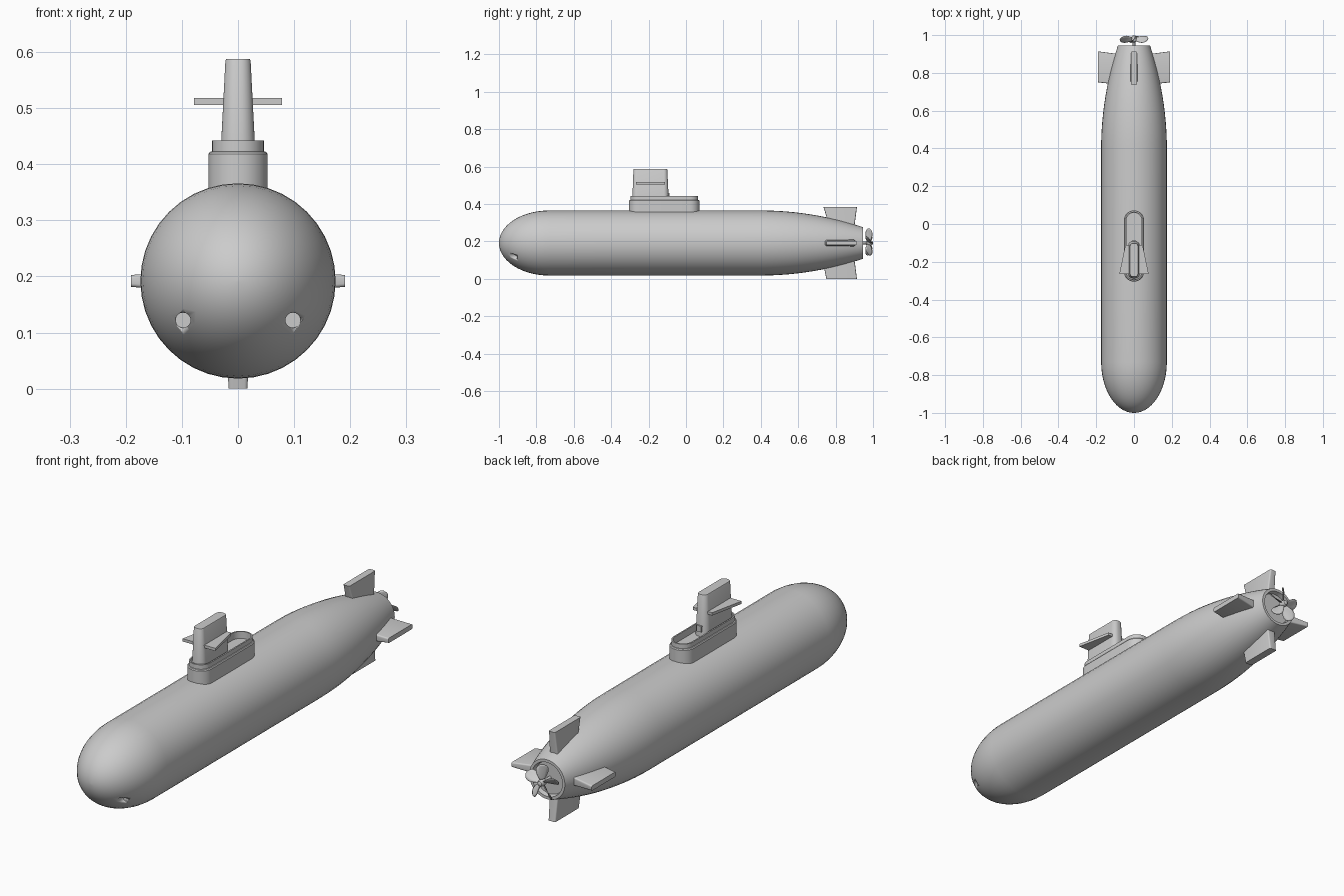
import bpy, bmesh, math
from mathutils import Matrix, Vector

if "Cube" in bpy.data.objects:
    bpy.data.objects.remove(bpy.data.objects["Cube"])

ZC = 0.192   # height of the hull axis


def finish(name, bm, angle=35, smooth=True):
    bmesh.ops.recalc_face_normals(bm, faces=bm.faces)
    me = bpy.data.meshes.new(name)
    bm.to_mesh(me)
    bm.free()
    ob = bpy.data.objects.new(name, me)
    bpy.context.collection.objects.link(ob)
    bpy.ops.object.select_all(action='DESELECT')
    ob.select_set(True)
    bpy.context.view_layer.objects.active = ob
    if smooth:
        bpy.ops.object.shade_smooth_by_angle(angle=math.radians(angle))
    return ob


def loft(bm, rings):
    rings = [[bm.verts.new(p) for p in ring] for ring in rings]
    for a, b in zip(rings, rings[1:]):
        n = len(a)
        for i in range(n):
            bm.faces.new((a[i], a[(i + 1) % n], b[(i + 1) % n], b[i]))
    bm.faces.new(rings[0])
    bm.faces.new(rings[-1])


def revolve(name, profile, segs):
    """Closed body turned about the hull axis, profile = (y, radius)."""
    bm = bmesh.new()
    loft(bm, [[(r * math.cos(2 * math.pi * i / segs), y,
                ZC + r * math.sin(2 * math.pi * i / segs)) for i in range(segs)]
              for y, r in profile])
    return finish(name, bm)


def rounded_body(name, sections, matrix=Matrix(), steps=8):
    """Stack of rounded rectangles, section = (z, y0, y1, half width, corner radius)."""
    bm = bmesh.new()
    rings = []
    for z, y0, y1, w, r in sections:
        ring = []
        corners = [(w - r, y1 - r), (r - w, y1 - r), (r - w, y0 + r), (w - r, y0 + r)]
        for q, (cx, cy) in enumerate(corners):
            for k in range(steps + 1):
                a = (q + k / steps) * math.pi / 2
                ring.append(matrix @ Vector((cx + r * math.cos(a), cy + r * math.sin(a), z)))
        rings.append(ring)
    loft(bm, rings)
    return finish(name, bm)


# Hull: elliptical nose, straight middle, tapering tail with a recessed stern
R = 0.174
profile = []
for i in range(1, 15):
    a = i / 14 * math.pi / 2
    profile.append((-0.73 - 0.27 * math.cos(a), R * math.sin(a)))
profile.insert(0, (-1.0, 0.002))
profile += [(-0.3, R), (0.05, R)]
for i in range(13):
    t = i / 12
    profile.append((0.4 + 0.545 * t, R - 0.089 * t ** 2))
profile += [(0.945, 0.073), (0.925, 0.069), (0.925, 0.004)]
hull = revolve("hull", profile, 40)

# Torpedo tube openings cut into the nose
for side in (-1, 1):
    bm = bmesh.new()
    bmesh.ops.create_cone(bm, cap_ends=True, segments=20, radius1=0.0135, radius2=0.0135, depth=0.12,
                          matrix=Matrix.Translation((side * 0.098, -0.962, 0.122))
                          @ Matrix.Rotation(math.pi / 2, 4, 'X'))
    cutter = finish("tube_cutter", bm)
    cutter.hide_render = True
    cutter.hide_set(True)
    mod = hull.modifiers.new("tube", 'BOOLEAN')
    mod.operation = 'DIFFERENCE'
    mod.solver = 'EXACT'
    mod.object = cutter

# Sail base with stepped lip and sunken deck
rounded_body("sail_base", [
    (0.340, -0.305, 0.072, 0.053, 0.052),
    (0.418, -0.305, 0.072, 0.053, 0.052),
    (0.422, -0.302, 0.069, 0.050, 0.049),
    (0.423, -0.298, 0.065, 0.046, 0.045),
    (0.442, -0.298, 0.065, 0.046, 0.045),
    (0.442, -0.292, 0.059, 0.040, 0.039),
    (0.412, -0.292, 0.059, 0.040, 0.039)])

# Tapered tower
rounded_body("sail_tower", [
    (0.400, -0.288, -0.091, 0.032, 0.028),
    (0.584, -0.281, -0.100, 0.0225, 0.019),
    (0.588, -0.279, -0.102, 0.0205, 0.017)])

# Small hatch on the rear of the tower
bm = bmesh.new()
bmesh.ops.create_cube(bm, size=1, matrix=Matrix.Translation((0, -0.094, 0.446))
                      @ Matrix.Diagonal((0.022, 0.012, 0.026, 1)))
finish("tower_hatch", bm, smooth=False)

# Sail planes, one slab through the tower
bm = bmesh.new()
outline = [(-0.078, -0.266), (0.078, -0.266), (0.046, -0.112), (-0.046, -0.112)]
loft(bm, [[(x, y, z) for x, y in outline] for z in (0.506, 0.518)])
finish("sail_planes", bm, smooth=False)

# Four tail fins around the hull axis: angle, inner lead, tip lead, tip radius, tip half width
fins = [("fin_top", 0, 0.775, 0.735, 0.193, 0.015),
        ("fin_right", 90, 0.735, 0.750, 0.191, 0.0105),
        ("fin_bottom", 180, 0.725, 0.750, 0.192, 0.017),
        ("fin_left", 270, 0.735, 0.750, 0.191, 0.0105)]
for name, deg, root, tip, reach, w in fins:
    m = Matrix.Translation((0, 0, ZC)) @ Matrix.Rotation(math.radians(deg), 4, 'Y')
    rounded_body(name, [(0.06, root, 0.897, 0.021, 0.006),
                        (reach, tip, 0.914, w, 0.006)], m, 4)

# Propeller shaft and hub
revolve("propeller_shaft", [(0.92, 0.007), (0.97, 0.007)], 16)
revolve("propeller_hub", [(0.962, 0.009), (0.967, 0.014), (0.988, 0.014),
                          (0.996, 0.010), (0.999, 0.003)], 20)

# Five twisted propeller blades
bm = bmesh.new()
N, M = 9, 5
for b in range(5):
    turn = Matrix.Translation((0, 0.978, ZC)) @ Matrix.Rotation(math.tau * b / 5, 4, 'Y')
    grid = []
    for i in range(N):
        t = i / (N - 1)
        r = 0.010 + 0.068 * t
        chord = 0.016 + 0.034 * math.sin(math.pi * min(t / 1.3, 1)) if t < 0.65 else \
            0.050 * math.sqrt(max(1 - ((t - 0.65) / 0.36) ** 2, 0.03))
        pitch = math.radians(60 - 25 * t)
        row = []
        for j in range(M):
            s = (j / (M - 1) - 0.5) * chord
            row.append(bm.verts.new(turn @ Vector((s * math.cos(pitch), s * math.sin(pitch), r))))
        grid.append(row)
    for i in range(N - 1):
        for j in range(M - 1):
            bm.faces.new((grid[i][j], grid[i][j + 1], grid[i + 1][j + 1], grid[i + 1][j]))
blades = finish("propeller_blades", bm, 50)
mod = blades.modifiers.new("thickness", 'SOLIDIFY')
mod.thickness = 0.003
mod.offset = 0
